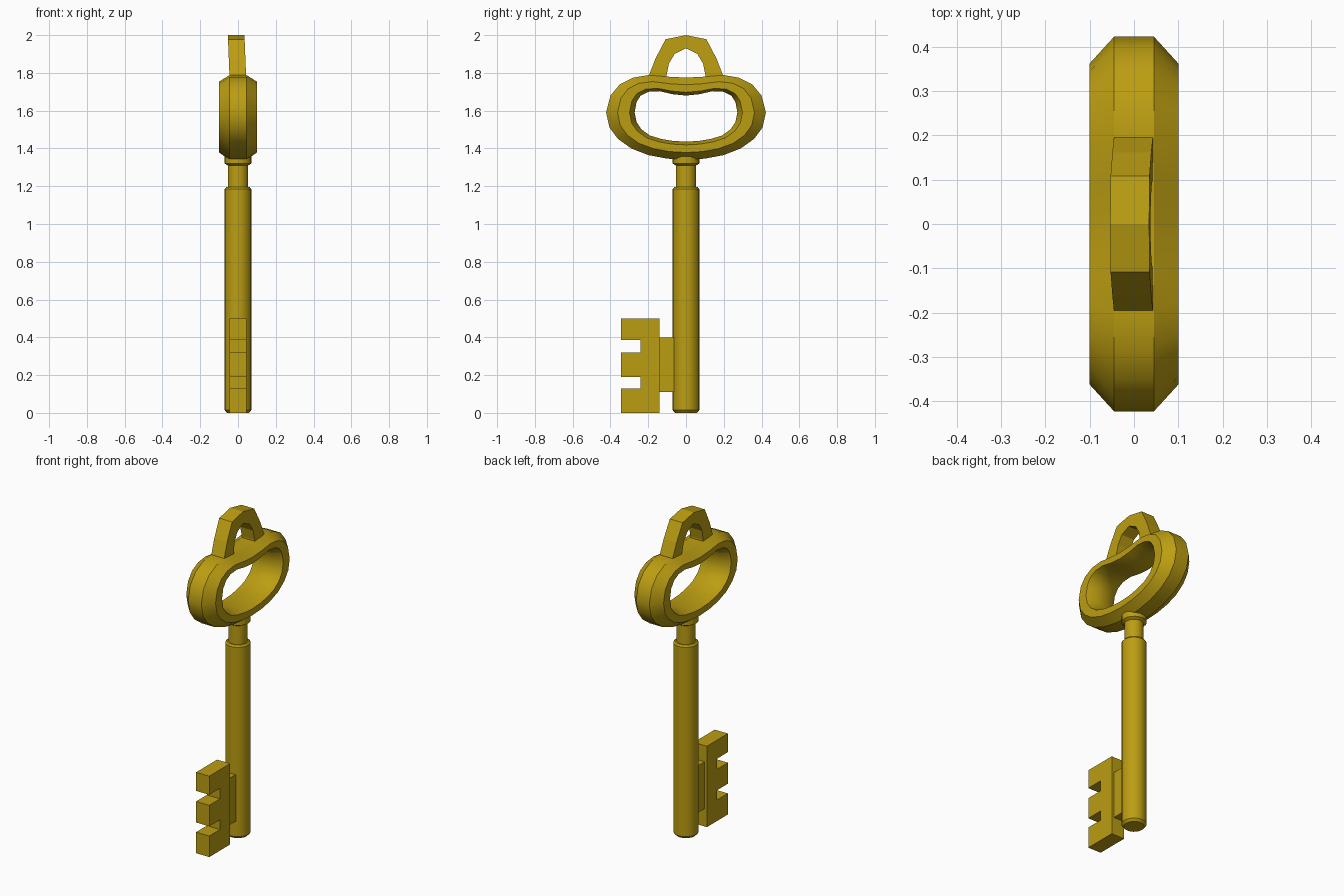
import bpy, bmesh, math
from mathutils import Vector

cube = bpy.data.objects.get("Cube")
if cube:
    bpy.data.objects.remove(cube, do_unlink=True)

brass = bpy.data.materials.new("old brass")
colour = (0.5, 0.34, 0.006, 1)
brass.diffuse_color = colour
brass.use_nodes = True
for node in brass.node_tree.nodes:
    if node.type == 'BSDF_PRINCIPLED':
        node.inputs["Base Color"].default_value = colour


def finish(name, bm, smooth=None):
    bmesh.ops.recalc_face_normals(bm, faces=bm.faces)
    mesh = bpy.data.meshes.new(name)
    bm.to_mesh(mesh)
    bm.free()
    mesh.materials.append(brass)
    obj = bpy.data.objects.new(name, mesh)
    bpy.context.collection.objects.link(obj)
    if smooth:
        bpy.ops.object.select_all(action='DESELECT')
        obj.select_set(True)
        bpy.context.view_layer.objects.active = obj
        bpy.ops.object.shade_smooth_by_angle(angle=math.radians(smooth))
    return obj


def plate(name, outline, half, lean=0.0):
    """Extrude a (y, z) outline along x; lean shifts x with height."""
    bm = bmesh.new()
    face = bm.faces.new([bm.verts.new((-half, y, z)) for y, z in outline])
    new = bmesh.ops.extrude_face_region(bm, geom=[face])["geom"]
    bmesh.ops.translate(bm, vec=(2 * half, 0, 0),
                        verts=[v for v in new if isinstance(v, bmesh.types.BMVert)])
    base = min(z for _, z in outline)
    for v in bm.verts:
        v.co.x += lean * (v.co.z - base)
    return finish(name, bm)


def mirrored(half):
    """Complete a half outline that starts and ends on y = 0."""
    return half + [(-y, z) for y, z in half[-2:0:-1]]


def lathe(name, profile, sides=20):
    bm = bmesh.new()
    rings = [[bm.verts.new((r * math.cos(a), r * math.sin(a), z))
              for a in (math.tau * i / sides for i in range(sides))] for r, z in profile]
    for lo, hi in zip(rings, rings[1:]):
        for i in range(sides):
            j = (i + 1) % sides
            bm.faces.new((lo[i], lo[j], hi[j], hi[i]))
    bm.faces.new(rings[0])
    bm.faces.new(rings[-1])
    return finish(name, bm, 30)


# Round shaft with chamfered ends, narrow neck and collar
lathe("shaft", [(.058, 0), (.071, .015), (.071, 1.185), (.062, 1.195)])
lathe("neck", [(.054, 1.18), (.054, 1.31), (.071, 1.32), (.071, 1.37)])

# Toothed bit and the web joining it to the shaft
plate("bit", [(-.345, 0), (-.14, 0), (-.14, .5), (-.345, .5), (-.345, .385),
              (-.24, .385), (-.24, .32), (-.345, .32), (-.345, .19),
              (-.24, .19), (-.24, .13), (-.345, .13)], .045)
plate("bit_web", [(-.15, .11), (-.04, .11), (-.04, .4), (-.15, .4)], .03)

# Bow: chamfered ring lofted between four kidney-shaped outlines
outer = [(0, 1.775), (.1, 1.78), (.2, 1.788), (.28, 1.775), (.35, 1.74), (.4, 1.68),
         (.423, 1.59), (.405, 1.51), (.36, 1.45), (.29, 1.4), (.2, 1.365), (.1, 1.346), (0, 1.34)]
hole = [(0, 1.68), (.07, 1.687), (.14, 1.703), (.2, 1.7), (.24, 1.68), (.262, 1.645),
        (.272, 1.59), (.262, 1.54), (.235, 1.5), (.19, 1.468), (.13, 1.45), (.07, 1.44), (0, 1.436)]


def blend(t):
    return [tuple(Vector(a).lerp(Vector(b), t)) for a, b in zip(outer, hole)]


ridge = blend(.4)
lip = blend(.82)
section = [(outer, -.045), (ridge, -.1), (lip, -.1), (hole, -.045),
           (hole, .045), (lip, .1), (ridge, .1), (outer, .045)]
bm = bmesh.new()
loops = [[bm.verts.new((x, y, z)) for y, z in mirrored(path)] for path, x in section]
for k, loop in enumerate(loops):
    after = loops[(k + 1) % len(loops)]
    for i in range(len(loop)):
        j = (i + 1) % len(loop)
        bm.faces.new((loop[i], loop[j], after[j], after[i]))
finish("bow", bm, 30)

# Faceted hanging loop, leaning slightly
arch_out = [(.2, 1.755), (.195, 1.79), (.162, 1.875), (.108, 1.978), (0, 2)]
arch_in = [(0, 1.93), (.06, 1.9), (.09, 1.85), (.102, 1.79), (.102, 1.755)]
left = [(-y, z) for y, z in arch_out[-2::-1]]
right = [(-y, z) for y, z in arch_in[:0:-1]]
plate("hanging_loop", arch_out + left + right + arch_in, .044, -.04)
